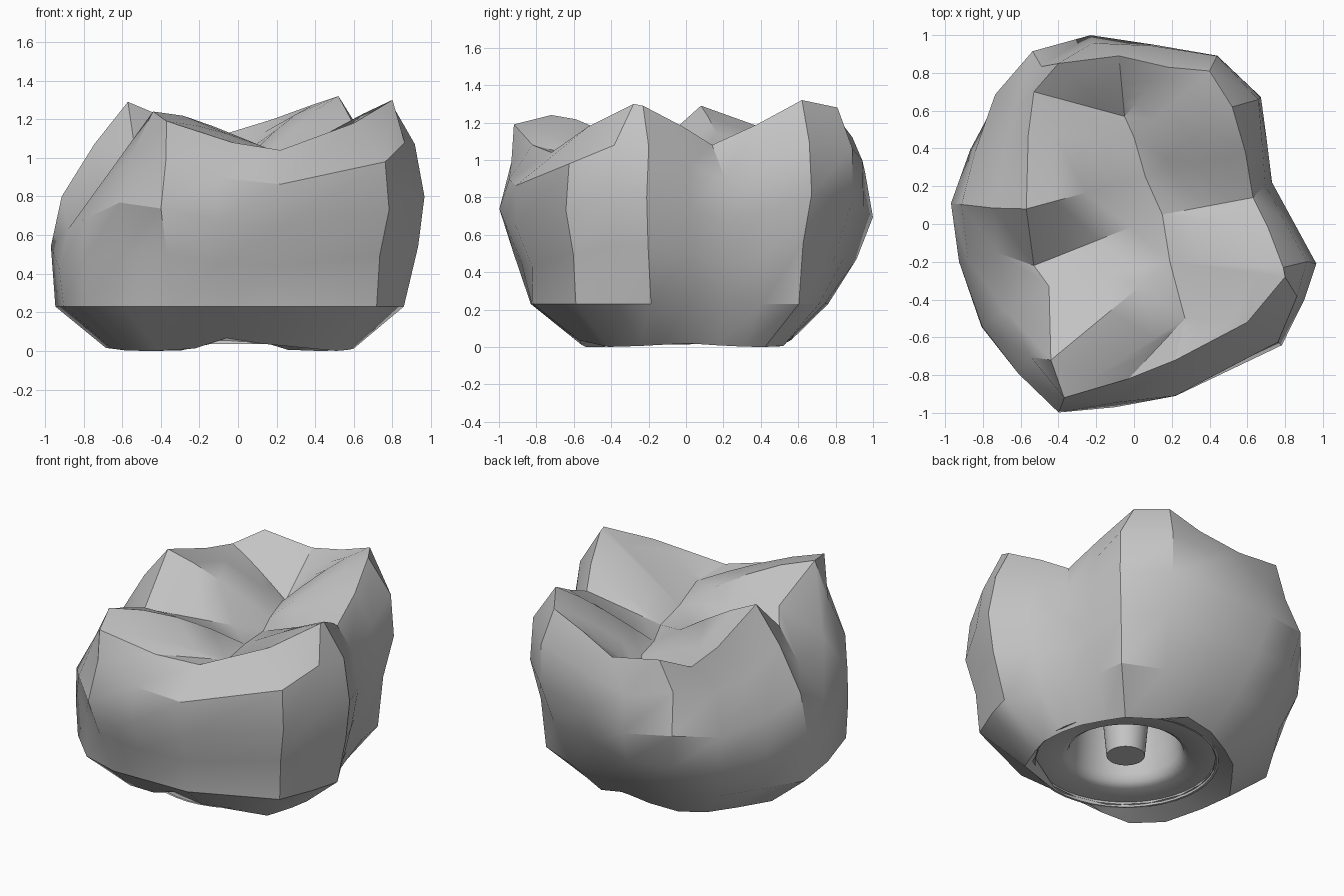
import bpy, bmesh, math
from mathutils import Vector

cube = bpy.data.objects.get("Cube")
if cube:
    bpy.data.objects.remove(cube, do_unlink=True)

enamel = bpy.data.materials.new("enamel_grey")
enamel.use_nodes = True
grey = (0.55, 0.55, 0.55, 1)
enamel.diffuse_color = grey
enamel.node_tree.nodes["Principled BSDF"].inputs["Base Color"].default_value = grey

# Points along the chewing groove, front to back
groove = {
    "front": Vector((.27, -.5, 1.0)),
    "fore": Vector((.19, -.2, .97)),
    "mid": Vector((.15, .05, .95)),
    "aft": Vector((.06, .25, .94)),
    "ledge": Vector((0, .46, .95)),
    "pit": Vector((-.05, .57, .9)),
}

# Each column, counter-clockwise: widest outline x, y, crest x, y, z, fullness
# near the foot, the groove point it runs down to, and how domed that run is
columns = [
    (.78, -.64, .60, -.52, 1.18, .92, "front", 1),
    (.90, -.40, .80, -.28, 1.30, .9, "fore", 1.1),
    (.965, -.21, .79, -.23, 1.29, .89, "fore", 1.1),
    (.84, .02, .71, -.02, 1.18, .88, "mid", 1),
    (.73, .22, .63, .14, 1.08, .9, "mid", 1),
    (.70, .45, .59, .38, 1.19, .9, "aft", 1.1),
    (.67, .67, .52, .62, 1.32, .9, "aft", 1.2),
    (.44, .89, .40, .81, 1.28, .8, "ledge", 1.3),
    (.10, .95, .18, .83, 1.20, .78, "pit", 1),
    (-.23, 1, -.08, .89, 1.12, .76, "pit", 1),
    (-.54, .92, -.40, .85, 1.17, .78, "pit", 1.2),
    (-.75, .70, -.53, .70, 1.10, .85, "pit", 1.2),
    (-.88, .40, -.56, .47, 1.15, .9, "ledge", 1.1),
    (-.97, .11, -.57, .08, 1.29, .975, "aft", 1.2),
    (-.93, -.2, -.53, -.22, 1.02, .97, "mid", 1),
    (-.83, -.56, -.45, -.33, 1.09, .96, "fore", 1.5),
    (-.62, -.80, -.44, -.72, 1.24, .94, "fore", 1.8),
    (-.40, -1, -.37, -.92, 1.19, .83, "front", 1.5),
    (-.10, -.97, -.03, -.82, 1.08, .85, "front", 1),
    (.22, -.91, .22, -.72, 1.04, .9, "front", 1),
]


def column_points(ox, oy, cx, cy, cz, foot, target, dome):
    """Points from the base rim, up the side, over the crest, into the groove."""
    out = Vector((ox, oy, 0))
    d = out.normalized()
    u, v = d.x, d.y
    lift = .02 - .02 * abs(2 * u * v) + .06 * abs(v) ** 30
    side = [
        (max(foot - .27, .58 / out.length), lift),
        (foot, .23),
        (.905 + .08 * u * u - .015 * u, .42 * cz),
        (1 - .03 * u ** 4 + .03 * u ** 3, .62 * cz),
        (.985 - .13 * u * u + .09 * u, .83 * cz),
    ]
    pts = [Vector((u * .54 + .04, v * .54 - .03, .05))]
    pts += [out * scale + Vector((0, 0, z)) for scale, z in side]
    crest = Vector((cx, cy, cz))
    end = groove[target]
    for t in (0, .25, .5, .75, 1):
        p = crest.lerp(end, t)
        p.z = cz + (end.z - cz) * t ** dome
        pts.append(p)
    return pts


def finish(name, bm, angle):
    mesh = bpy.data.meshes.new(name)
    bm.to_mesh(mesh)
    bm.free()
    obj = bpy.data.objects.new(name, mesh)
    bpy.context.collection.objects.link(obj)
    mesh.materials.append(enamel)
    bpy.ops.object.select_all(action='DESELECT')
    obj.select_set(True)
    bpy.context.view_layer.objects.active = obj
    bpy.ops.object.shade_smooth_by_angle(angle=math.radians(angle))
    return obj


def skin(bm, strips):
    """Bridge neighbouring strips of vertices all the way round."""
    for i, a in enumerate(strips):
        b = strips[(i + 1) % len(strips)]
        for j in range(len(a) - 1):
            bm.faces.new((a[j], b[j], b[j + 1], a[j + 1]))


# Crown: side walls, cusps and chewing surface welded along the groove
bm = bmesh.new()
skin(bm, [[bm.verts.new(p) for p in column_points(*c)] for c in columns])
bmesh.ops.remove_doubles(bm, verts=bm.verts, dist=.0005)
finish("crown", bm, 32)

# Underside socket: post, bowl, flat ledge and thin lip
profile = [(.115, .075), (.145, .4), (.165, .55), (.2, .58), (.28, .56), (.31, .48),
           (.325, .25), (.335, .14), (.35, .095), (.385, .07), (.54, .065),
           (.545, .035), (.56, .035)]
bm = bmesh.new()
strips = []
steps = 40
for k in range(steps):
    a = math.tau * k / steps
    strips.append([bm.verts.new((r * math.cos(a), r * math.sin(a), z)) for r, z in profile])
skin(bm, strips)
bm.faces.new([s[0] for s in reversed(strips)])
socket = finish("base_socket", bm, 40)
socket.location = (.04, -.03, 0)
